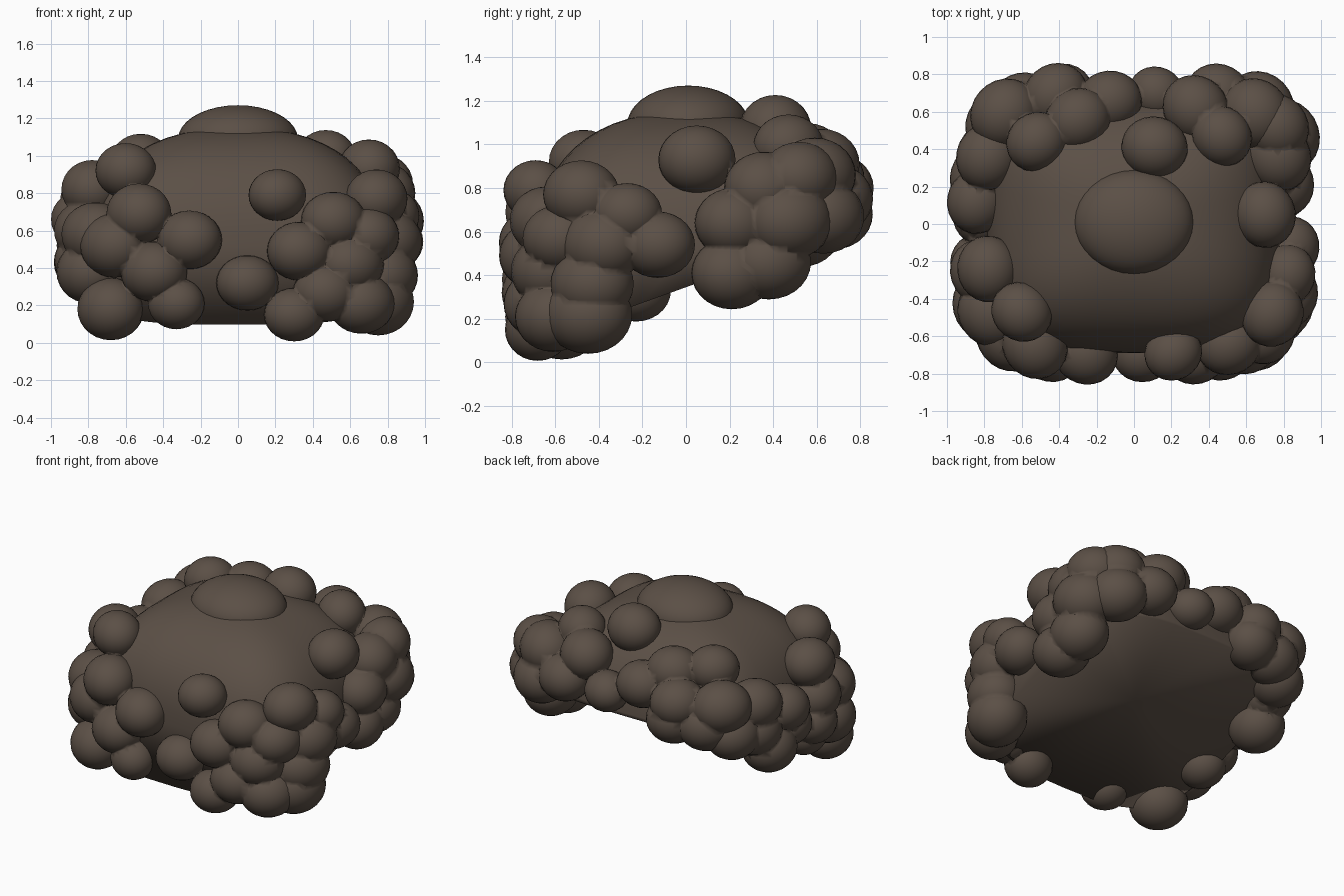
import bpy, bmesh, math, random
from mathutils import Vector

if "Cube" in bpy.data.objects:
    bpy.data.objects.remove(bpy.data.objects["Cube"])

random.seed(4)
brown = bpy.data.materials.new("dark_brown_hair")
brown.diffuse_color = (0.105, 0.079, 0.061, 1)
brown.use_nodes = True
brown.node_tree.nodes["Principled BSDF"].inputs["Base Color"].default_value = brown.diffuse_color


def link_mesh(name, mesh):
    for p in mesh.polygons:
        p.use_smooth = True
    if not mesh.materials:
        mesh.materials.append(brown)
    obj = bpy.data.objects.new(name, mesh)
    bpy.context.collection.objects.link(obj)
    return obj


def finish(name, bm):
    mesh = bpy.data.meshes.new(name)
    bm.to_mesh(mesh)
    bm.free()
    return link_mesh(name, mesh)


def power(v, e):
    return math.copysign(abs(v) ** e, v)


def ellipsoid(name, x, y, z, rx, ry, rz, turn=0.0, segs=24, rings=14):
    bm = bmesh.new()
    bmesh.ops.create_uvsphere(bm, u_segments=segs, v_segments=rings, radius=1)
    obj = finish(name, bm)
    obj.location, obj.scale = (x, y, z), (rx, ry, rz)
    obj.rotation_euler = (0, 0, turn)
    return obj


# Fuse a list of overlapping balls into one blended clump
def fuse(name, parts):
    first = parts[0]
    for other in parts[1:]:
        mod = first.modifiers.new("fuse", 'BOOLEAN')
        mod.operation, mod.solver, mod.object = 'UNION', 'EXACT', other
    bpy.context.view_layer.update()
    graph = bpy.context.evaluated_depsgraph_get()
    mesh = bpy.data.meshes.new_from_object(first.evaluated_get(graph), depsgraph=graph)
    mesh.transform(first.matrix_world)
    mesh.name = name
    for part in parts:
        bpy.data.objects.remove(part)
    link_mesh(name, mesh)


# Hair base: rounded-box dome on upright walls, cut along a rising hairline
def hair_base():
    bm = bmesh.new()
    n, base_z, height = 48, 0.52, 0.63
    levels = [(1, -0.3)] + [(max(math.cos(a), 0) ** (2 / 2.3), base_z + height * math.sin(a) ** (2 / 2.3))
                            for a in [i * math.pi / 28 for i in range(14)]]
    loops = []
    for s, z in levels:
        loops.append([bm.verts.new((0.79 * s * power(math.cos(t), 0.6), 0.69 * s * power(math.sin(t), 0.6), z))
                      for t in [2 * math.pi * k / n for k in range(n)]])
    for low, high in zip(loops, loops[1:]):
        for k in range(n):
            j = (k + 1) % n
            bm.faces.new((low[k], low[j], high[j], high[k]))
    bm.faces.new(loops[-1])
    cut = bmesh.ops.bisect_plane(bm, geom=bm.verts[:] + bm.edges[:] + bm.faces[:], dist=1e-5,
                                 plane_co=(0, 0, 0.345), plane_no=Vector((0, -0.36, 1)).normalized(),
                                 clear_inner=True)
    # Shallow underside gathered to one middle point
    rim = [e for e in cut["geom_cut"] if isinstance(e, bmesh.types.BMEdge)]
    middle = bm.verts.new((0, 0, 0.43))
    for e in rim:
        bm.faces.new((e.verts[0], e.verts[1], middle))
    bmesh.ops.recalc_face_normals(bm, faces=bm.faces[:])
    finish("hair_base", bm)


hair_base()
ellipsoid("crown_bun", 0, 0.01, 1.09, 0.32, 0.28, 0.18, segs=32, rings=18)

# Curls, each as x, y, z, radius
front = [(-.68, -.57, .18, .175), (-.33, -.68, .21, .145), (-.45, -.67, .38, .17), (-.26, -.69, .55, .165),
         (-.53, -.65, .69, .17), (-.66, -.60, .52, .18), (-.60, -.47, .92, .155), (.21, -.69, .79, .145),
         (.05, -.69, .32, .155), (.30, -.68, .15, .15), (.33, -.69, .49, .165), (.51, -.64, .65, .165),
         (.47, -.67, .27, .165), (.60, -.63, .42, .17), (.66, -.61, .21, .17), (.70, -.58, .57, .16)]
right = [(.75, -.45, .22, .19), (.74, -.48, .77, .165), (.82, -.27, .68, .15), (.83, -.13, .54, .16),
         (.80, -.38, .54, .18), (.78, -.43, .36, .18), (.70, .05, .93, .165), (.79, .22, .64, .17),
         (.77, .21, .41, .175), (.77, .38, .46, .18), (.77, .36, .80, .175), (.76, .52, .85, .17),
         (.80, .47, .65, .19)]
left = [(-.78, -.24, .82, .165), (-.84, .12, .66, .16), (-.79, -.43, .38, .18), (-.81, -.26, .60, .17),
        (-.82, -.22, .44, .16), (-.76, -.47, .58, .18), (-.75, -.23, .33, .15), (-.81, .24, .43, .175),
        (-.78, .36, .76, .17), (-.78, .36, .58, .17), (-.73, .53, .60, .17), (-.82, .05, .52, .15)]
back = [(.47, .47, .99, .155), (.11, .41, 1.07, .165), (-.30, .56, .94, .165), (-.52, .44, .97, .155),
        (-.13, .66, .84, .16), (-.42, .69, .80, .165), (.12, .70, .74, .14), (.33, .62, .91, .17),
        (.45, .69, .75, .165), (.65, .59, .86, .18), (.67, .63, .67, .18), (-.69, .59, .80, .18),
        (-.60, .63, .67, .175), (-.39, .68, .68, .17)]

for side, curls in (("front", front), ("right", right), ("left", left), ("back", back)):
    balls = []
    for i, (x, y, z, r) in enumerate(curls):
        # Each curl is a slightly flattened ball turned outward
        turn = math.atan2(y, x) + random.uniform(-0.3, 0.3)
        balls.append(ellipsoid(f"{side}_curl_{i + 1}", x, y, z, r, r * 1.08, r * 0.95, turn))
    fuse(f"{side}_curls", balls)
